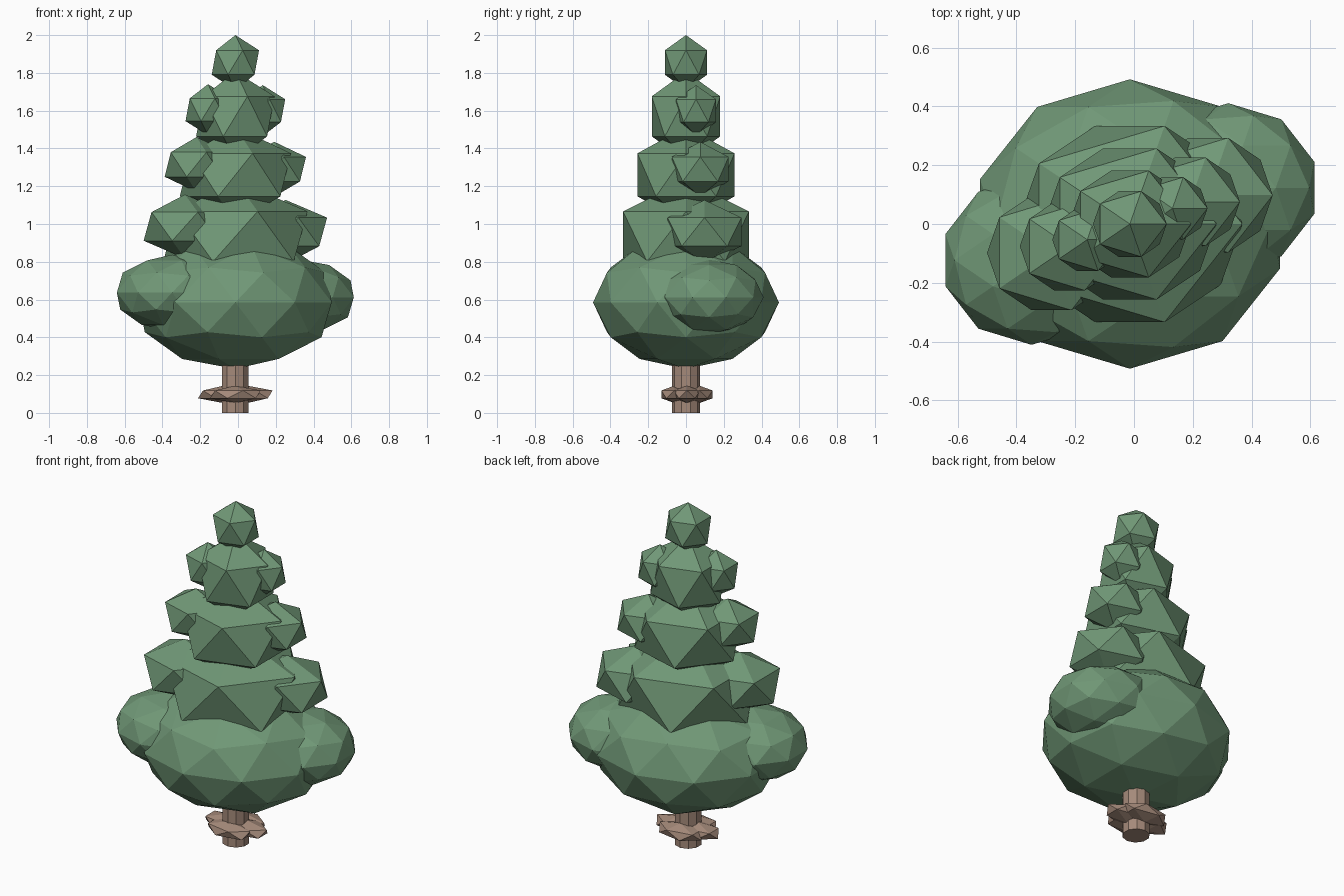
import bpy, math

if "Cube" in bpy.data.objects:
    bpy.data.objects.remove(bpy.data.objects["Cube"])

def material(name, rgb):
    m = bpy.data.materials.new(name)
    m.diffuse_color = (*rgb, 1.0)
    m.use_nodes = True
    m.node_tree.nodes["Principled BSDF"].inputs["Base Color"].default_value = m.diffuse_color
    return m

green = material("leaf green", (0.162, 0.312, 0.182))
brown = material("bark brown", (0.375, 0.255, 0.195))
CX = -0.014  # trunk axis

def blob(name, loc, size, mat, sub=1):
    bpy.ops.mesh.primitive_ico_sphere_add(subdivisions=sub, radius=1, location=loc)
    ob = bpy.context.object
    ob.name = name
    ob.scale = size
    ob.data.materials.append(mat)
    return ob

# trunk
bpy.ops.mesh.primitive_cylinder_add(vertices=10, radius=0.074, depth=0.5,
                                    location=(CX, 0, 0.25))
trunk = bpy.context.object
trunk.name = "trunk"
trunk.data.materials.append(brown)

# flat roots around the trunk
for i in range(4):
    a = math.radians(90 * i)
    blob(f"root_{i + 1}", (CX + 0.063 * math.cos(a), 0.005 + 0.066 * math.sin(a), 0.098),
         (0.15, 0.082, 0.046), brown)

# foliage tiers: centre z, radius, half height, subdivisions, left and right clump z
tiers = [
    (0.585, 0.492, 0.352, 2, 0.637, 0.612),
    (0.934, 0.392, 0.297, 1, 0.987, 0.958),
    (1.26, 0.302, 0.255, 1, 1.315, 1.29),
    (1.57, 0.213, 0.237, 1, 1.605, 1.60),
]
for i, (z, r, h, sub, zl, zr) in enumerate(tiers, 1):
    blob(f"foliage_tier_{i}", (CX, 0, z), (1.09 * r, r, h), green, sub)
    # side clumps, left one forward and right one back
    for side, s, cz in (("left", -1, zl), ("right", 1, zr)):
        blob(f"foliage_clump_{side}_{i}", (CX + s * 0.68 * r, s * 0.25 * r, cz),
             (0.625 * r, 0.585 * r, 0.57 * h), green, sub)

# crown
blob("foliage_top", (CX, 0, 1.855), (0.14, 0.131, 0.145), green)
